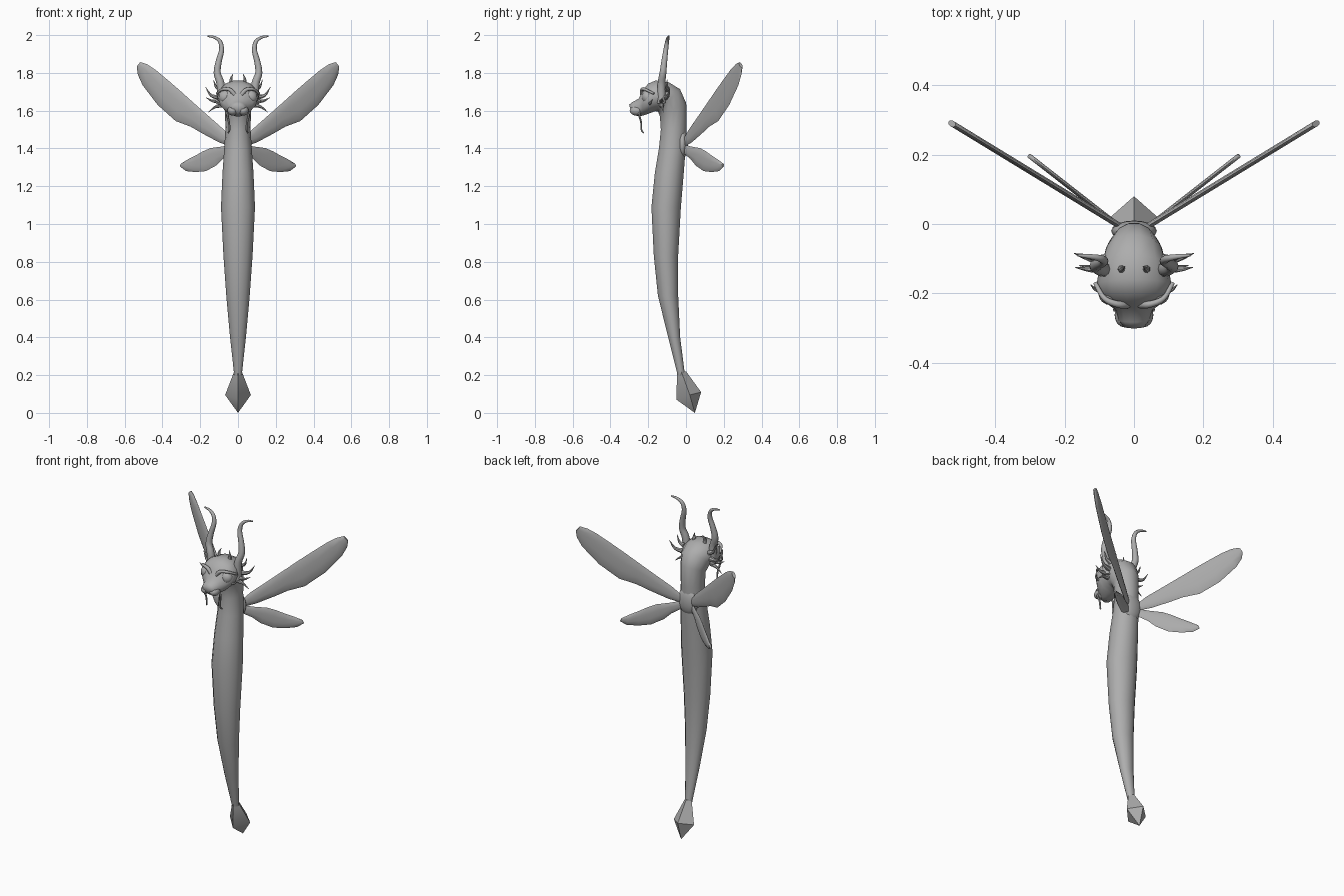
import bpy, bmesh, math
from mathutils import Vector

if "Cube" in bpy.data.objects:
    bpy.data.objects.remove(bpy.data.objects["Cube"])

grey = bpy.data.materials.new("plain grey")
grey.use_nodes = True
tone = (0.42, 0.42, 0.42, 1)
grey.diffuse_color = tone
grey.node_tree.nodes["Principled BSDF"].inputs["Base Color"].default_value = tone


def finish(name, bm, smooth=True, angle=50):
    bmesh.ops.recalc_face_normals(bm, faces=bm.faces)
    mesh = bpy.data.meshes.new(name)
    bm.to_mesh(mesh)
    bm.free()
    mesh.materials.append(grey)
    obj = bpy.data.objects.new(name, mesh)
    bpy.context.collection.objects.link(obj)
    if smooth:
        bpy.ops.object.select_all(action='DESELECT')
        obj.select_set(True)
        bpy.context.view_layer.objects.active = obj
        bpy.ops.object.shade_smooth_by_angle(angle=math.radians(angle))
    return obj


def loft(name, rings, sides=12, angle=50):
    """Skin elliptical rings given as (centre, half axis, half axis)."""
    bm = bmesh.new()
    loops = []
    for c, a, b in rings:
        turn = [2 * math.pi * i / sides for i in range(sides)]
        loops.append([bm.verts.new(c + a * math.cos(t) + b * math.sin(t)) for t in turn])
    for p, q in zip(loops, loops[1:]):
        for i in range(sides):
            j = (i + 1) % sides
            bm.faces.new((p[i], p[j], q[j], q[i]))
    bm.faces.new(loops[0])
    bm.faces.new(loops[-1])
    return finish(name, bm, angle=angle)


def smooth_path(points, steps=4):
    """Catmull-Rom interpolation through the points."""
    pts = [Vector(p) for p in points]
    pts = [pts[0] * 2 - pts[1]] + pts + [pts[-1] * 2 - pts[-2]]
    out = []
    for a, b, c, d in zip(pts, pts[1:], pts[2:], pts[3:]):
        for k in range(steps):
            t = k / steps
            out.append(0.5 * (2 * b + (c - a) * t + (2 * a - 5 * b + 4 * c - d) * t ** 2
                              + (3 * b - a - 3 * c + d) * t ** 3))
    return out + [pts[-2]]


def horn(name, points, radius, tip=0.002, sides=8, power=1.0):
    """Tapered tube along a smooth path."""
    path = smooth_path(points)
    rings = []
    for i, p in enumerate(path):
        d = (path[min(i + 1, len(path) - 1)] - path[max(i - 1, 0)]).normalized()
        u = d.cross(Vector((0, 1, 0.01))).normalized()
        r = tip + (radius - tip) * (1 - i / (len(path) - 1)) ** power
        rings.append((p, u * r, d.cross(u) * r))
    loft(name, rings, sides)


def ball(name, centre, size):
    bm = bmesh.new()
    bmesh.ops.create_uvsphere(bm, u_segments=16, v_segments=10, radius=1)
    for v in bm.verts:
        v.co = Vector([c + s * k for c, s, k in zip(centre, size, v.co)])
    finish(name, bm)


# Body, neck and head: (under y, under z, upper y, upper z, half width)
sections = [
    (-.045, .20, -.005, .20, .020), (-.095, .40, -.03, .40, .042),
    (-.15, .62, -.04, .62, .062), (-.172, .83, -.04, .83, .077),
    (-.185, 1.09, -.025, 1.09, .09), (-.167, 1.27, -.01, 1.27, .082),
    (-.145, 1.40, 0, 1.40, .073), (-.135, 1.50, .005, 1.52, .066),
    (-.14, 1.57, .003, 1.64, .07), (-.15, 1.595, -.03, 1.715, .086),
    (-.165, 1.595, -.09, 1.752, .10), (-.19, 1.585, -.16, 1.762, .108),
    (-.212, 1.577, -.20, 1.745, .102), (-.23, 1.572, -.23, 1.71, .078),
    (-.247, 1.568, -.25, 1.665, .052), (-.272, 1.575, -.283, 1.647, .046),
    (-.29, 1.592, -.301, 1.632, .03)]
rings = []
for uy, uz, ty, tz, w in sections:
    low, high = Vector((0, uy, uz)), Vector((0, ty, tz))
    rings.append(((low + high) / 2, Vector((w, 0, 0)), (high - low) / 2))
loft("body_neck_and_head", rings, 14, angle=70)

# Tail tip: a faceted, slanted bud
bm = bmesh.new()
top = [bm.verts.new(p) for p in ((0, -.048, .22), (.02, -.025, .22), (0, 0, .22), (-.02, -.025, .22))]
mid = [bm.verts.new(p) for p in ((0, -.05, .07), (.068, .02, .095), (0, .08, .11), (-.068, .02, .095))]
end = bm.verts.new((0, .047, 0))
for i in range(4):
    j = (i + 1) % 4
    bm.faces.new((top[i], top[j], mid[j], mid[i]))
    bm.faces.new((mid[i], mid[j], end))
bm.faces.new(top)
finish("tail_tip", bm, angle=40)

# Wings: pairs of (upper edge x, z, lower edge x, z)
upper_wing = [(.04, 1.46, .04, 1.41), (.075, 1.50, .10, 1.432), (.16, 1.575, .19, 1.48),
              (.25, 1.655, .25, 1.515), (.30, 1.70, .33, 1.545), (.36, 1.752, .425, 1.63),
              (.435, 1.815, .505, 1.735), (.48, 1.845, .53, 1.79), (.515, 1.857, .535, 1.828)]
lower_wing = [(.04, 1.42, .04, 1.37), (.085, 1.41, .08, 1.345), (.145, 1.402, .115, 1.31),
              (.185, 1.385, .17, 1.28), (.22, 1.365, .225, 1.275), (.265, 1.342, .275, 1.28),
              (.298, 1.322, .305, 1.303)]


def wing(name, outline, side, slope, thick):
    normal = Vector((-slope * side, 1, 0)).normalized()
    rings = []
    for ux, uz, lx, lz in outline:
        a = Vector((side * ux, slope * (ux - .05), uz))
        b = Vector((side * lx, slope * (lx - .05), lz))
        rings.append(((a + b) / 2, (a - b) / 2, normal * thick))
    loft(name, rings, 10, angle=60)


for word, s in (("left", 1), ("right", -1)):
    wing(word + "_upper_wing", upper_wing, s, .61, .009)
    wing(word + "_lower_wing", lower_wing, s, .78, .007)

    def side_points(pts):
        return [(s * x, y, z) for x, y, z in pts]

    # Curled antler rising from the temple
    horn(word + "_antler", side_points([
        (.085, -.13, 1.64), (.092, -.13, 1.74), (.11, -.122, 1.80), (.102, -.115, 1.86),
        (.087, -.107, 1.92), (.095, -.1, 1.965), (.125, -.094, 1.988), (.162, -.09, 1.995)]),
        .024, .004, 10, .9)

    # Spikes of the crown, temples and cheeks
    spikes = {
        "crown": ([(.035, -.13, 1.74), (.036, -.13, 1.77), (.026, -.122, 1.795)], .013),
        "temple": ([(.085, -.10, 1.71), (.115, -.10, 1.725), (.13, -.10, 1.765)], .014),
        "upper_cheek": ([(.085, -.11, 1.67), (.14, -.095, 1.68), (.172, -.085, 1.725)], .016),
        "middle_cheek": ([(.09, -.13, 1.65), (.135, -.13, 1.652), (.17, -.125, 1.67)], .014),
        "lower_cheek": ([(.08, -.13, 1.63), (.12, -.125, 1.62), (.158, -.12, 1.592)], .014),
        "jaw": ([(.08, -.19, 1.64), (.108, -.19, 1.64), (.125, -.175, 1.66)], .011)}
    for part, (pts, r) in spikes.items():
        horn(f"{word}_{part}_spike", side_points(pts), r, .001, 7)

    # Eye, eyelid ridge and muzzle
    ball(word + "_eye", (s * .066, -.203, 1.672), (.036, .031, .036))
    horn(word + "_brow", side_points([(.018, -.232, 1.685), (.045, -.232, 1.712),
                                      (.085, -.215, 1.712), (.112, -.17, 1.69)]), .012, .006)
    ball(word + "_muzzle", (s * .028, -.262, 1.60), (.028, .036, .026))

    # Whisker hanging from the lip
    horn(word + "_whisker", side_points([(.04, -.245, 1.60), (.055, -.247, 1.575), (.048, -.238, 1.54),
                                         (.045, -.236, 1.50), (.052, -.225, 1.482)]), .007, .004, 6)

# Bulge on the back where the wings join
ball("wing_joint", (0, -.02, 1.425), (.066, .03, .08))
